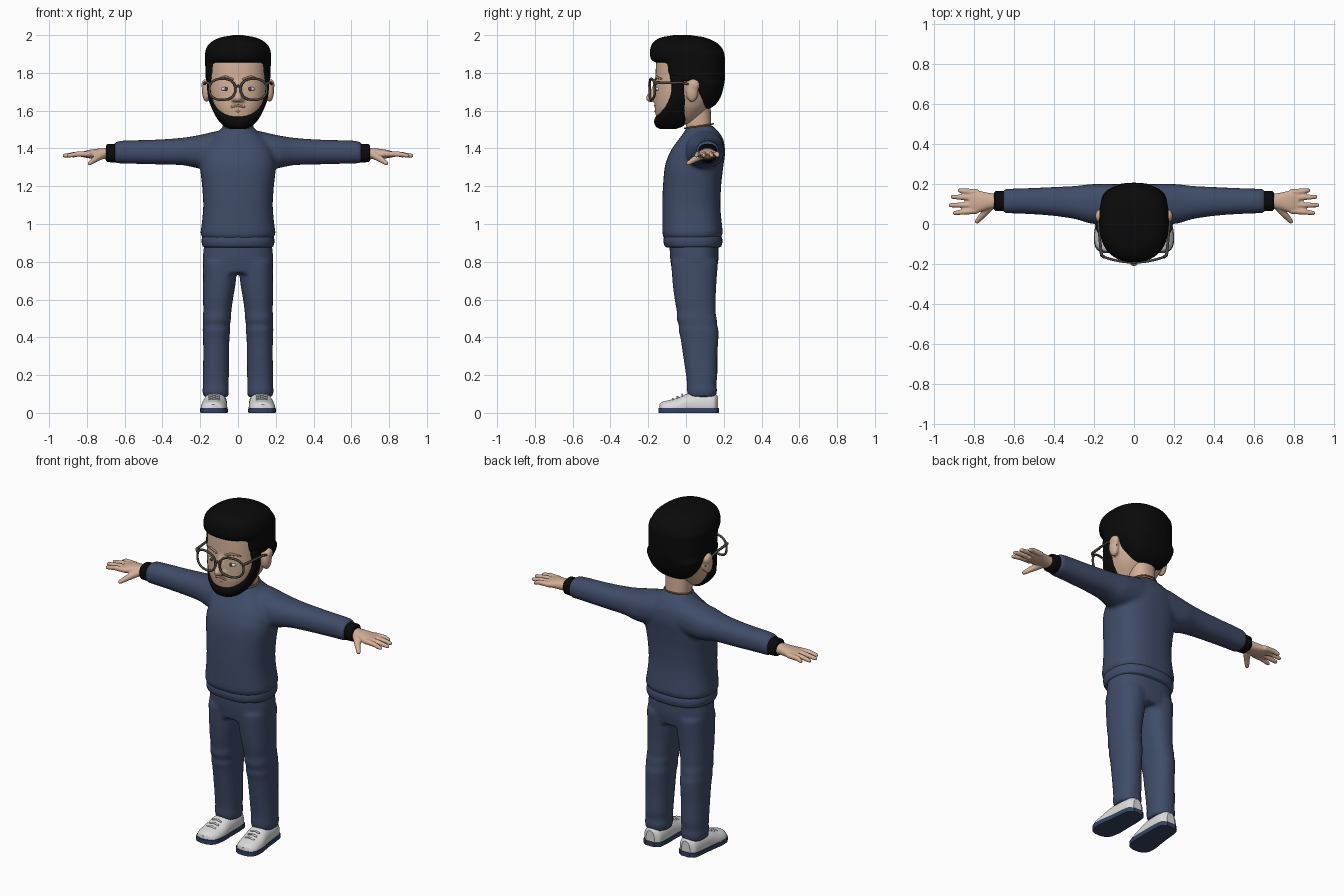
import bpy, bmesh, math
from mathutils import Vector, Matrix

cube = bpy.data.objects.get("Cube")
if cube:
    bpy.data.objects.remove(cube, do_unlink=True)


def material(name, r, g, b):
    mat = bpy.data.materials.new(name)
    mat.use_nodes = True
    mat.diffuse_color = (r, g, b, 1)
    shader = mat.node_tree.nodes["Principled BSDF"]
    shader.inputs["Base Color"].default_value = (r, g, b, 1)
    shader.inputs["Roughness"].default_value = 0.8
    return mat


BLUE = material("slate blue cloth", .05, .072, .14)
SKIN = material("skin", .65, .43, .31)
BLACK = material("black hair", .003, .003, .003)
WHITE = material("shoe white", .72, .72, .72)
FRAME = material("dark frame", .07, .06, .055)
STUBBLE = material("stubble brown", .32, .2, .14)
LIPS = material("lip pink", .5, .24, .18)
NAVY = material("navy sole", .035, .055, .12)


def smooth_rings(rings, steps):
    """Monotone interpolation, so profiles never overshoot."""
    def slope(i, k):
        if i == 0 or i == len(rings) - 1:
            return 0 if k else rings[min(i + 1, len(rings) - 1)][0] - rings[max(i - 1, 0)][0]
        d, e = rings[i][k] - rings[i - 1][k], rings[i + 1][k] - rings[i][k]
        return 2 * d * e / (d + e) if d * e > 0 else 0
    out = []
    for i in range(len(rings) - 1):
        for s in range(steps):
            t = s / steps
            ring = []
            for k in range(len(rings[i])):
                a, b = rings[i][k], rings[i + 1][k]
                m, n = slope(i, k), slope(i + 1, k)
                ring.append(a + t * m + t * t * (3 * (b - a) - 2 * m - n)
                            + t ** 3 * (m + n - 2 * (b - a)))
            out.append(ring)
    return out + [list(rings[-1])]


def loft(bm, rings, axis="z", side=1, steps=4, power=2.3, n=40):
    """Rings: (position, centre, half width, low, high, optional power of the low half)."""
    loops = []
    for ring in smooth_rings(rings, steps):
        p, c, w, lo, hi = ring[:5]
        loop = []
        for j in range(n):
            t = math.tau * j / n
            co, si = math.cos(t), math.sin(t)
            e = 2 / (ring[5] if len(ring) > 5 and si < 0 else power)
            a = c + w * math.copysign(abs(co) ** e, co)
            b = (lo + hi) / 2 + (hi - lo) / 2 * math.copysign(abs(si) ** e, si)
            x, y, z = {"z": (a, b, p), "x": (p, a, b), "y": (a, p, b)}[axis]
            loop.append(bm.verts.new((x * side, y, z)))
        loops.append(loop)
    for low, high in zip(loops, loops[1:]):
        for j in range(n):
            k = (j + 1) % n
            bm.faces.new((low[j], low[k], high[k], high[j]))
    bm.faces.new(loops[0])
    bm.faces.new(loops[-1])


def ball(bm, centre, size):
    bmesh.ops.create_uvsphere(bm, u_segments=20, v_segments=12, radius=1,
                              matrix=Matrix.LocRotScale(Vector(centre), None, Vector(size)))


def tube(bm, points, radii):
    """Round-jointed tube through the points."""
    points = [Vector(p) for p in points]
    for p, r in zip(points, radii):
        bmesh.ops.create_uvsphere(bm, u_segments=10, v_segments=6, radius=r,
                                  matrix=Matrix.Translation(p))
    for p, q, r, s in zip(points, points[1:], radii, radii[1:]):
        turn = (q - p).to_track_quat("Z", "Y").to_matrix().to_4x4()
        bmesh.ops.create_cone(bm, segments=10, radius1=r, radius2=s, depth=(q - p).length,
                              matrix=Matrix.Translation((p + q) / 2) @ turn)


def finish(bm, name, mat, voxel=0, rounds=3):
    bmesh.ops.recalc_face_normals(bm, faces=bm.faces)
    mesh = bpy.data.meshes.new(name)
    bm.to_mesh(mesh)
    bm.free()
    mesh.materials.append(mat)
    obj = bpy.data.objects.new(name, mesh)
    bpy.context.collection.objects.link(obj)
    if voxel:
        remesh = obj.modifiers.new("blend", "REMESH")
        remesh.mode, remesh.voxel_size, remesh.use_smooth_shade = "VOXEL", voxel, True
        soften = obj.modifiers.new("soften", "SMOOTH")
        soften.iterations, soften.factor = rounds, .5
    bpy.ops.object.select_all(action="DESELECT")
    obj.select_set(True)
    bpy.context.view_layer.objects.active = obj
    if voxel:
        mesh.polygons.foreach_set("use_smooth", [True] * len(mesh.polygons))
    else:
        bpy.ops.object.shade_smooth_by_angle(angle=math.radians(50))
    return obj


SIDES = ((1, "left"), (-1, "right"))

# Sweater: torso and sleeves blended together
bm = bmesh.new()
loft(bm, [(.92, 0, .185, -.115, .18), (.95, 0, .199, -.126, .195), (1, 0, .192, -.126, .19),
          (1.1, 0, .184, -.126, .182), (1.2, 0, .19, -.122, .186), (1.3, 0, .2, -.113, .197),
          (1.38, 0, .19, -.085, .207), (1.44, 0, .155, -.045, .2), (1.485, 0, .11, -.012, .175),
          (1.52, 0, .078, .005, .145)], power=2.5)
for side, _ in SIDES:
    loft(bm, [(0, .1, .09, 1.31, 1.49), (.1, .1, .1, 1.3, 1.492), (.2, .1, .1, 1.295, 1.472),
              (.3, .108, .082, 1.312, 1.456), (.45, .114, .069, 1.316, 1.446),
              (.6, .115, .062, 1.32, 1.442), (.645, .115, .061, 1.321, 1.436),
              (.657, .115, .052, 1.33, 1.426)], "x", side)
finish(bm, "sweater", BLUE, .011, 6)

bm = bmesh.new()
loft(bm, [(.875, 0, .175, -.1, .175), (.882, 0, .187, -.112, .187), (.91, 0, .193, -.12, .193),
          (.932, 0, .189, -.117, .188), (.94, 0, .18, -.11, .18)], power=2.5)
finish(bm, "sweater_hem", BLUE)

# Trousers: hips and legs blended together, with soft knee and ankle folds
bm = bmesh.new()
loft(bm, [(.74, 0, .182, -.074, .162), (.82, 0, .186, -.084, .172), (.92, 0, .178, -.088, .172)], power=2.5)
for side, _ in SIDES:
    loft(bm, [(.085, .118, .067, .012, .158), (.12, .118, .07, .004, .165), (.15, .118, .067, .005, .16),
              (.2, .117, .069, 0, .166), (.3, .116, .068, -.015, .166), (.4, .115, .07, -.03, .172),
              (.44, .114, .073, -.04, .172), (.46, .114, .071, -.037, .166), (.5, .112, .075, -.05, .163),
              (.53, .11, .074, -.048, .157), (.6, .106, .079, -.06, .157), (.7, .098, .087, -.072, .162),
              (.8, .095, .09, -.078, .168)], "z", side)
finish(bm, "trousers", BLUE, .011, 4)

for side, word in SIDES:
    # Shoe upper and sole share one outline along the foot
    outline = [(-.145, .132, .02, .045), (-.135, .131, .046, .056), (-.1, .13, .066, .066),
               (-.05, .127, .07, .078), (.02, .122, .064, .105), (.1, .118, .06, .112),
               (.155, .117, .052, .105), (.175, .117, .028, .09)]
    bm = bmesh.new()
    loft(bm, [(y * .97, c, w, -.03, top) for y, c, w, top in outline], "y", side)
    for v in bm.verts:
        v.co.z = max(v.co.z, .02)
    finish(bm, word + "_shoe", WHITE)
    bm = bmesh.new()
    loft(bm, [(y, c, w * 1.04, -.06, .085) for y, c, w, _ in outline], "y", side)
    for v in bm.verts:
        v.co.z = min(max(v.co.z, 0), .026)
    finish(bm, word + "_sole", NAVY)
    bm = bmesh.new()
    for i in range(3):
        y, z = -.07 + i * .025, .07 + i * .011
        tube(bm, [(side * .1, y, z - .002), (side * .126, y, z + .005), (side * .152, y, z - .002)], [.005] * 3)
    finish(bm, word + "_laces", WHITE)

    # Wrist cuff
    bm = bmesh.new()
    loft(bm, [(.643, .115, .045, 1.33, 1.42), (.65, .115, .051, 1.326, 1.425),
              (.692, .115, .05, 1.328, 1.422), (.7, .115, .042, 1.336, 1.414)], "x", side)
    finish(bm, word + "_cuff", BLACK)

    # Hand with four fingers and thumb
    bm = bmesh.new()
    loft(bm, [(.685, .115, .036, 1.342, 1.402), (.73, .114, .042, 1.344, 1.4),
              (.79, .112, .056, 1.348, 1.392), (.825, .112, .054, 1.354, 1.384)], "x", side)
    for base, tip, reach in ((.16, .168, .885), (.13, .136, .92), (.096, .094, .93), (.066, .055, .91)):
        tube(bm, [(side * .79, base, 1.37), (side * .85, (base + tip) / 2, 1.37),
                  (side * (reach - .012), tip, 1.362)], [.016, .0145, .011])
    tube(bm, [(side * .72, .088, 1.365), (side * .757, .045, 1.342), (side * .785, .013, 1.322)],
         [.022, .017, .012])
    finish(bm, word + "_hand", SKIN, .005, 3)

# Neck and thin necklace
bm = bmesh.new()
loft(bm, [(1.42, 0, .075, -.005, .14), (1.5, 0, .069, 0, .135), (1.66, 0, .075, -.01, .13)])
finish(bm, "neck", SKIN)
bm = bmesh.new()
loop = [(.079 * math.sin(i * math.tau / 32), .068 - .076 * math.cos(i * math.tau / 32),
         1.518 - .012 * math.cos(i * math.tau / 32)) for i in range(33)]
tube(bm, loop, [.004] * 33)
finish(bm, "necklace", STUBBLE)

# Head with nose and ears
bm = bmesh.new()
loft(bm, [(1.515, 0, .045, -.13, -.03), (1.54, 0, .085, -.153, .04), (1.58, 0, .114, -.161, .09),
          (1.63, 0, .14, -.166, .13), (1.7, 0, .155, -.166, .165), (1.78, 0, .158, -.162, .18),
          (1.86, 0, .158, -.158, .18), (1.93, 0, .13, -.12, .15), (1.97, 0, .05, -.05, .07)], power=2.4)
tube(bm, [(0, -.155, 1.75), (0, -.172, 1.70), (0, -.19, 1.667)], [.014, .017, .023])
for side, _ in SIDES:
    ball(bm, (side * .018, -.172, 1.66), (.016, .02, .014))
    ball(bm, (side * .167, .032, 1.705), (.024, .034, .06))
    ball(bm, (side * .172, .04, 1.735), (.022, .034, .032))
finish(bm, "head", SKIN, .007, 4)

# Hair: squared temples and rounded nape below a forward-swept crown
bm = bmesh.new()
loft(bm, [(1.6, 0, .055, .05, .115, 2.3), (1.63, 0, .1, .04, .155, 3), (1.68, 0, .142, .035, .187, 4),
          (1.74, 0, .165, .02, .202, 4), (1.765, 0, .17, -.09, .206, 4), (1.8, 0, .173, -.112, .207, 4),
          (1.9, 0, .174, -.115, .205, 4), (1.94, 0, .14, -.09, .17, 3)])
loft(bm, [(1.856, 0, .165, -.165, .19), (1.868, 0, .174, -.183, .205), (1.9, 0, .175, -.192, .203),
          (1.94, 0, .164, -.187, .185), (1.97, 0, .132, -.165, .145), (1.99, 0, .085, -.125, .09),
          (2, 0, .03, -.07, .03)])
for i in range(6):
    x = -.11 + i * .042
    tube(bm, [(x, -.15 + 3 * x * x, 1.876), (x * .95, -.158 + 3 * x * x, 1.93),
              (x * .8 + .01, -.1, 1.965 - 2 * x * x)], [.022, .027, .016])
finish(bm, "hair", BLACK, .008, 3)

# Beard: wraps the jaw and rises into the sideburns
bm = bmesh.new()
loft(bm, [(1.503, 0, .04, -.14, -.05, 2.3), (1.515, 0, .07, -.16, -.02, 2.3), (1.54, 0, .097, -.169, .005, 2.4),
          (1.56, 0, .112, -.166, .015, 2.6), (1.578, 0, .122, -.15, .015, 3.5), (1.61, 0, .138, -.125, .018, 4),
          (1.66, 0, .156, -.1, .015, 4), (1.72, 0, .164, -.085, .005, 4), (1.79, 0, .166, -.095, .01, 4)], power=4)
finish(bm, "beard", BLACK, .007, 2)

# Moustache and lips
bm = bmesh.new()
tube(bm, [(-.055, -.147, 1.605), (-.03, -.159, 1.622), (0, -.162, 1.627),
          (.03, -.159, 1.622), (.055, -.147, 1.605)], [.004, .008, .007, .008, .004])
finish(bm, "moustache", STUBBLE)
bm = bmesh.new()
tube(bm, [(-.036, -.153, 1.603), (0, -.16, 1.597), (.036, -.153, 1.603)], [.004, .007, .004])
finish(bm, "lips", LIPS)

for side, word in SIDES:
    # Eye and brow
    bm = bmesh.new()
    ball(bm, (side * .066, -.147, 1.715), (.024, .014, .011))
    finish(bm, word + "_eye", WHITE)
    bm = bmesh.new()
    ball(bm, (side * .064, -.157, 1.715), (.01, .007, .01))
    finish(bm, word + "_iris", FRAME)
    bm = bmesh.new()
    tube(bm, [(side * .03, -.16, 1.766), (side * .068, -.153, 1.778), (side * .108, -.128, 1.768)],
         [.007, .008, .004])
    finish(bm, word + "_brow", STUBBLE)

# Glasses: bowed rims, bridge and temples
bm = bmesh.new()
for side, _ in SIDES:
    rim = []
    for i in range(29):
        t = math.tau * i / 28
        co, si = math.cos(t), math.sin(t)
        x = .083 + .069 * math.copysign(abs(co) ** .85, co)
        rim.append((side * x, -.192 + 1.2 * x * x, 1.713 + .056 * math.copysign(abs(si) ** .85, si)))
    tube(bm, rim, [.0065] * 29)
    tube(bm, [(side * .15, -.165, 1.74), (side * .163, -.155, 1.748), (side * .177, -.02, 1.748),
              (side * .178, .03, 1.735), (side * .172, .06, 1.7)], [.008, .008, .006, .006, .006])
tube(bm, [(-.016, -.19, 1.725), (0, -.195, 1.732), (.016, -.19, 1.725)], [.006] * 3)
finish(bm, "glasses", FRAME)
